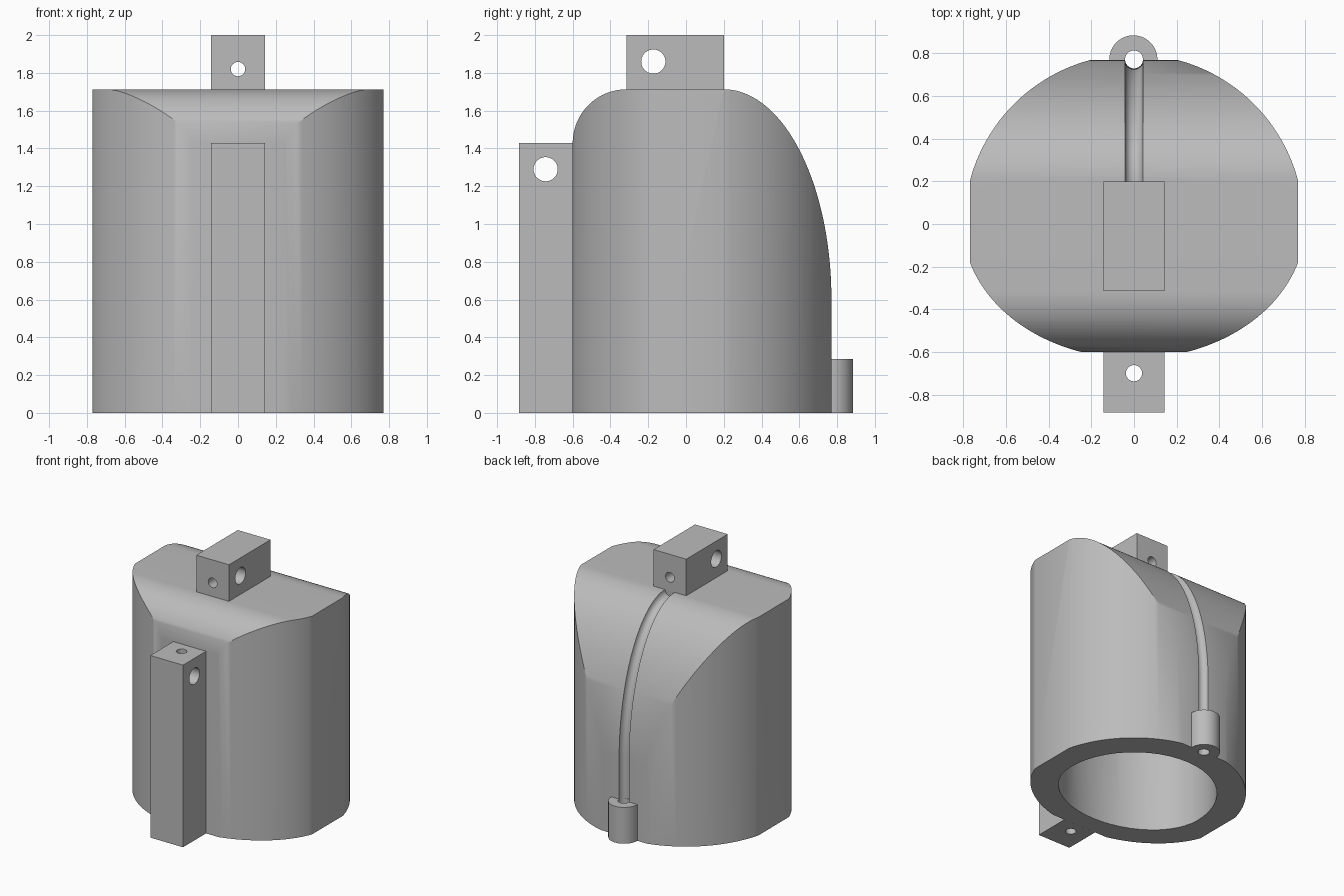
import bpy
import bmesh
from math import sin, cos, radians
from mathutils import Vector

if "Cube" in bpy.data.objects:
    bpy.data.objects.remove(bpy.data.objects["Cube"], do_unlink=True)

grey = bpy.data.materials.new("plain_grey")
grey.use_nodes = True
GREY = (0.5, 0.5, 0.5, 1)
grey.diffuse_color = GREY
grey.node_tree.nodes["Principled BSDF"].inputs["Base Color"].default_value = GREY


def arc(cx, cy, rx, ry, start, end, n=24):
    """Points on an elliptical arc, angles in degrees."""
    angles = [radians(start + (end - start) * i / n) for i in range(n + 1)]
    return [(cx + rx * cos(a), cy + ry * sin(a)) for a in angles]


def prism(name, points, axis, low, high):
    """Extrude a flat outline along x, y or z."""
    place = {"x": lambda u, v, w: (w, u, v),
             "y": lambda u, v, w: (u, w, v),
             "z": lambda u, v, w: (u, v, w)}[axis]
    bm = bmesh.new()
    face = bm.faces.new([bm.verts.new(place(u, v, low)) for u, v in points])
    ext = bmesh.ops.extrude_face_region(bm, geom=[face], use_keep_orig=True)
    verts = [e for e in ext["geom"] if isinstance(e, bmesh.types.BMVert)]
    bmesh.ops.translate(bm, verts=verts, vec=Vector(place(0, 0, high - low)))
    bmesh.ops.recalc_face_normals(bm, faces=bm.faces)
    mesh = bpy.data.meshes.new(name)
    bm.to_mesh(mesh)
    bm.free()
    mesh.materials.append(grey)
    ob = bpy.data.objects.new(name, mesh)
    bpy.context.collection.objects.link(ob)
    return ob


def box(name, x, y0, y1, z0, z1):
    return prism(name, [(-x, y0), (x, y0), (x, y1), (-x, y1)], "z", z0, z1)


def rod(name, u, v, r, axis, low, high):
    return prism(name, arc(u, v, r, r, 0, 360, 40)[:-1], axis, low, high)


def combine(ob, cutter, operation="DIFFERENCE", keep=False):
    """Apply a boolean and drop the helper."""
    mod = ob.modifiers.new("cut", "BOOLEAN")
    mod.operation = operation
    mod.solver = "EXACT"
    mod.object = cutter
    bpy.context.view_layer.objects.active = ob
    bpy.ops.object.modifier_apply(modifier=mod.name)
    if not keep:
        bpy.data.objects.remove(cutter, do_unlink=True)


def side_profile(front, back, top, front_r):
    """Rounded side outline: tight curve in front, long sweep behind."""
    return ([(back, -0.2)]
            + arc(0.2, 0.6, back - 0.2, top - 0.6, 0, 90, 40)
            + arc(front + front_r, top - front_r, front_r, front_r, 90, 180)
            + [(front, -0.2)])


TOP = 1.713

# Body: plan outline intersected with the side outline
half = (arc(0, 0, 0.803, 0.631, -71.9, -16.6)
        + arc(0, 0, 0.796, 0.796, 14.6, 75.4))
plan = half + [(-x, y) for x, y in reversed(half)]
body = prism("body", plan, "z", 0, 2.2)
combine(body, prism("side", side_profile(-0.6, 0.77, TOP, 0.285), "x", -1, 1), "INTERSECT")

# Hollow inside, open at the bottom
oval = arc(0, 0, 0.59, 0.455, 180, 360) + arc(0, 0, 0.59, 0.59, 0, 180)[1:-1]
cavity = prism("cavity", oval, "z", -0.1, 2)
combine(cavity, prism("inner_side", side_profile(-0.47, 0.6, 1.5, 0.25), "x", -1, 1), "INTERSECT")
combine(body, cavity)

# Collar at the foot of the back
collar = rod("back_collar", -0.003, 0.772, 0.113, "z", 0, 0.285)
combine(collar, rod("bore", 0, 0.772, 0.042, "z", -0.1, 0.5))

# Groove swept down the back
path = [(0.2, TOP)] + arc(0.2, 0.6, 0.57, TOP - 0.6, 88, 0, 40) + [(0.77, -0.1)]
curve = bpy.data.curves.new("groove_path", "CURVE")
curve.dimensions = "3D"
curve.bevel_depth = 0.042
curve.bevel_resolution = 6
curve.use_fill_caps = True
spline = curve.splines.new("POLY")
spline.points.add(len(path) - 1)
for p, (y, z) in zip(spline.points, path):
    p.co = (0, y, z, 1)
pipe = bpy.data.objects.new("groove_path", curve)
bpy.context.collection.objects.link(pipe)
bpy.context.view_layer.update()
pipe_mesh = bpy.data.meshes.new_from_object(
    pipe.evaluated_get(bpy.context.evaluated_depsgraph_get()))
bpy.data.objects.remove(pipe, do_unlink=True)
bm = bmesh.new()
bm.from_mesh(pipe_mesh)
bmesh.ops.remove_doubles(bm, verts=bm.verts, dist=0.0001)
bmesh.ops.recalc_face_normals(bm, faces=bm.faces)
bm.to_mesh(pipe_mesh)
bm.free()
groove = bpy.data.objects.new("groove", pipe_mesh)
bpy.context.collection.objects.link(groove)
combine(body, groove)

# Front post with a cross hole and a long vertical hole
post = box("front_post", 0.142, -0.885, -0.6, 0, 1.43)
combine(post, rod("hole", -0.743, 1.29, 0.064, "x", -1, 1))
combine(post, rod("hole", 0, -0.7, 0.038, "z", -1, 2))

# Top block with a cross hole and a lengthwise hole
block = box("top_block", 0.142, -0.315, 0.2, TOP, 2)
combine(block, rod("hole", -0.173, 1.86, 0.064, "x", -1, 1))
combine(block, rod("hole", 0, 1.82, 0.038, "y", -1, 1))

# Smooth shading with sharp edges kept
parts = (body, collar, post, block)
for ob in parts:
    for poly in ob.data.polygons:
        poly.material_index = 0
    while len(ob.data.materials) > 1:
        ob.data.materials.pop()
    bpy.ops.object.select_all(action="DESELECT")
    ob.select_set(True)
    bpy.context.view_layer.objects.active = ob
    bpy.ops.object.shade_smooth_by_angle(angle=radians(30))
